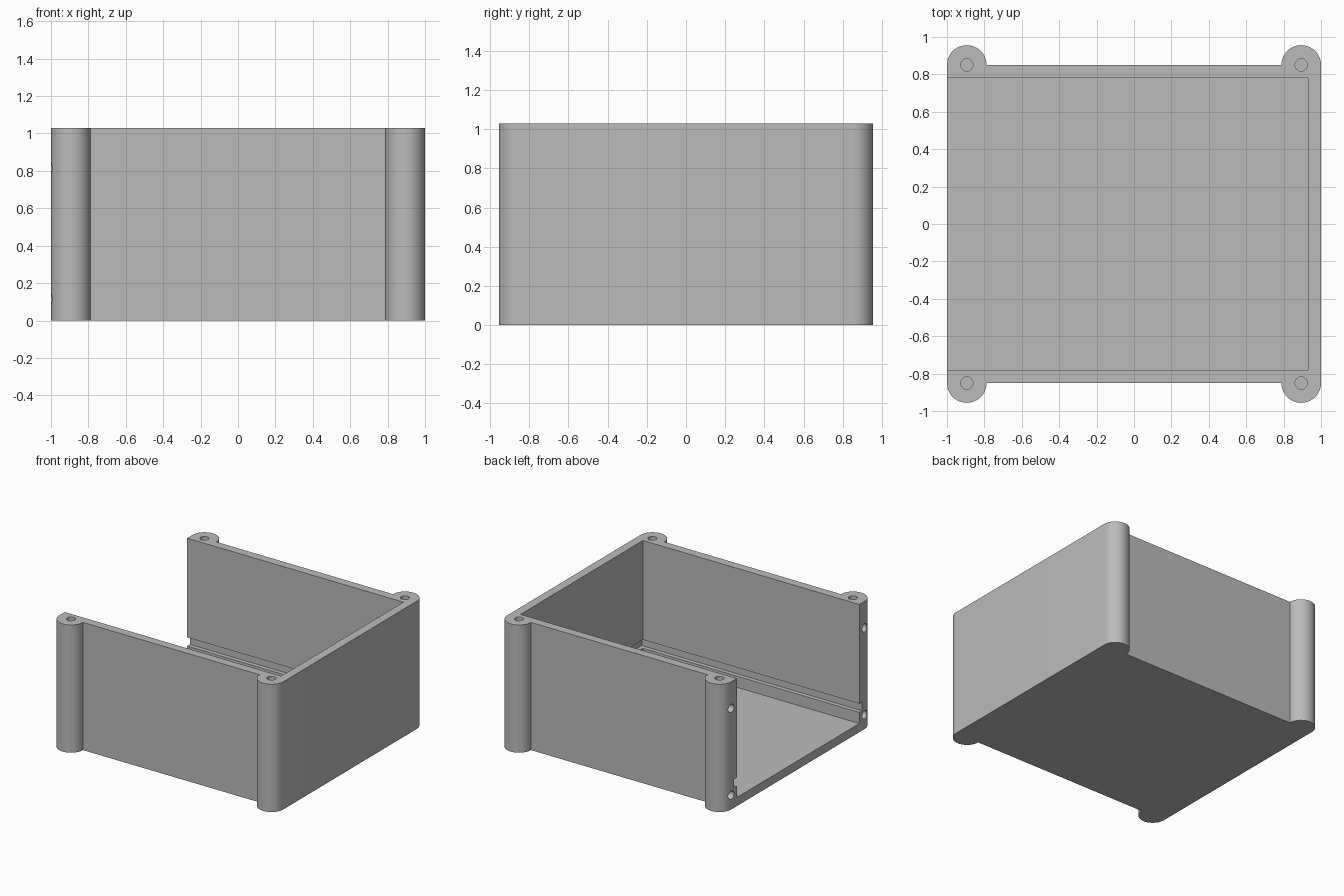
import bpy, bmesh, math
from mathutils import Matrix, Vector

old = bpy.data.objects.get("Cube")
if old:
    bpy.data.objects.remove(old, do_unlink=True)

HEIGHT, FLOOR, WALL = 1.03, 0.07, 0.07
OUTER_Y, POST_R = 0.85, 0.106
INNER_Y = OUTER_Y - WALL
POST_X = 1 - POST_R
HOLE_R = 0.033
ARC_STEPS = 24

grey = bpy.data.materials.new("grey_plastic")
grey.use_nodes = True
colour = (0.5, 0.5, 0.5, 1)
grey.diffuse_color = colour
grey.node_tree.nodes["Principled BSDF"].inputs["Base Color"].default_value = colour


def finish(name, bm):
    bmesh.ops.recalc_face_normals(bm, faces=bm.faces)
    mesh = bpy.data.meshes.new(name)
    bm.to_mesh(mesh)
    bm.free()
    mesh.materials.append(grey)
    obj = bpy.data.objects.new(name, mesh)
    bpy.context.collection.objects.link(obj)
    return obj


def box(name, low, high):
    low, high = Vector(low), Vector(high)
    bm = bmesh.new()
    bmesh.ops.create_cube(bm, size=1, matrix=Matrix.Translation((low + high) / 2)
                          @ Matrix.Diagonal((*(high - low), 1)))
    return finish(name, bm)


def drill(name, centre, depth, axis="Z"):
    turn = Matrix.Rotation(math.pi / 2, 4, "Y") if axis == "X" else Matrix()
    bm = bmesh.new()
    bmesh.ops.create_cone(bm, cap_ends=True, segments=32, radius1=HOLE_R, radius2=HOLE_R,
                          depth=depth * 2, matrix=Matrix.Translation(centre) @ turn)
    return finish(name, bm)


# Outer plan: a rectangle with a half-round screw post at each corner
outline = []
for x, y, start in ((POST_X, OUTER_Y, 0), (-POST_X, OUTER_Y, 0),
                    (-POST_X, -OUTER_Y, math.pi), (POST_X, -OUTER_Y, math.pi)):
    for i in range(ARC_STEPS + 1):
        a = start + math.pi * i / ARC_STEPS
        outline.append((x + POST_R * math.cos(a), y + POST_R * math.sin(a), 0))
bm = bmesh.new()
base = bm.faces.new([bm.verts.new(p) for p in outline])
top = bmesh.ops.extrude_face_region(bm, geom=[base])["geom"]
bmesh.ops.translate(bm, vec=(0, 0, HEIGHT), verts=[g for g in top if isinstance(g, bmesh.types.BMVert)])
case = finish("open_case", bm)

# Cavity open at one end and at the top, with a board slot round the walls
SLOT = 0.035
cutters = [
    box("cavity_cutter", (-1.2, -INNER_Y, FLOOR), (1 - WALL, INNER_Y, HEIGHT + 0.2)),
    box("slot_cutter", (-1.3, -INNER_Y - SLOT, 0.16), (1 - WALL + SLOT, INNER_Y + SLOT, 0.23)),
]

# Screw holes in the post tops and in the open end
for y in (-OUTER_Y, OUTER_Y):
    for x in (-POST_X, POST_X):
        cutters.append(drill("lid_hole_cutter", (x, y, HEIGHT), 0.17))
    for z in (0.115, 0.815):
        cutters.append(drill("end_hole_cutter", (-1, y, z), 0.17, "X"))

for cutter in cutters:
    mod = case.modifiers.new(cutter.name, "BOOLEAN")
    mod.operation, mod.solver, mod.object = "DIFFERENCE", "EXACT", cutter
bpy.context.view_layer.objects.active = case
bpy.ops.object.select_all(action="DESELECT")
case.select_set(True)
for mod in list(case.modifiers):
    bpy.ops.object.modifier_apply(modifier=mod.name)
for cutter in cutters:
    bpy.data.objects.remove(cutter, do_unlink=True)
bpy.ops.object.shade_smooth_by_angle(angle=math.radians(30))
